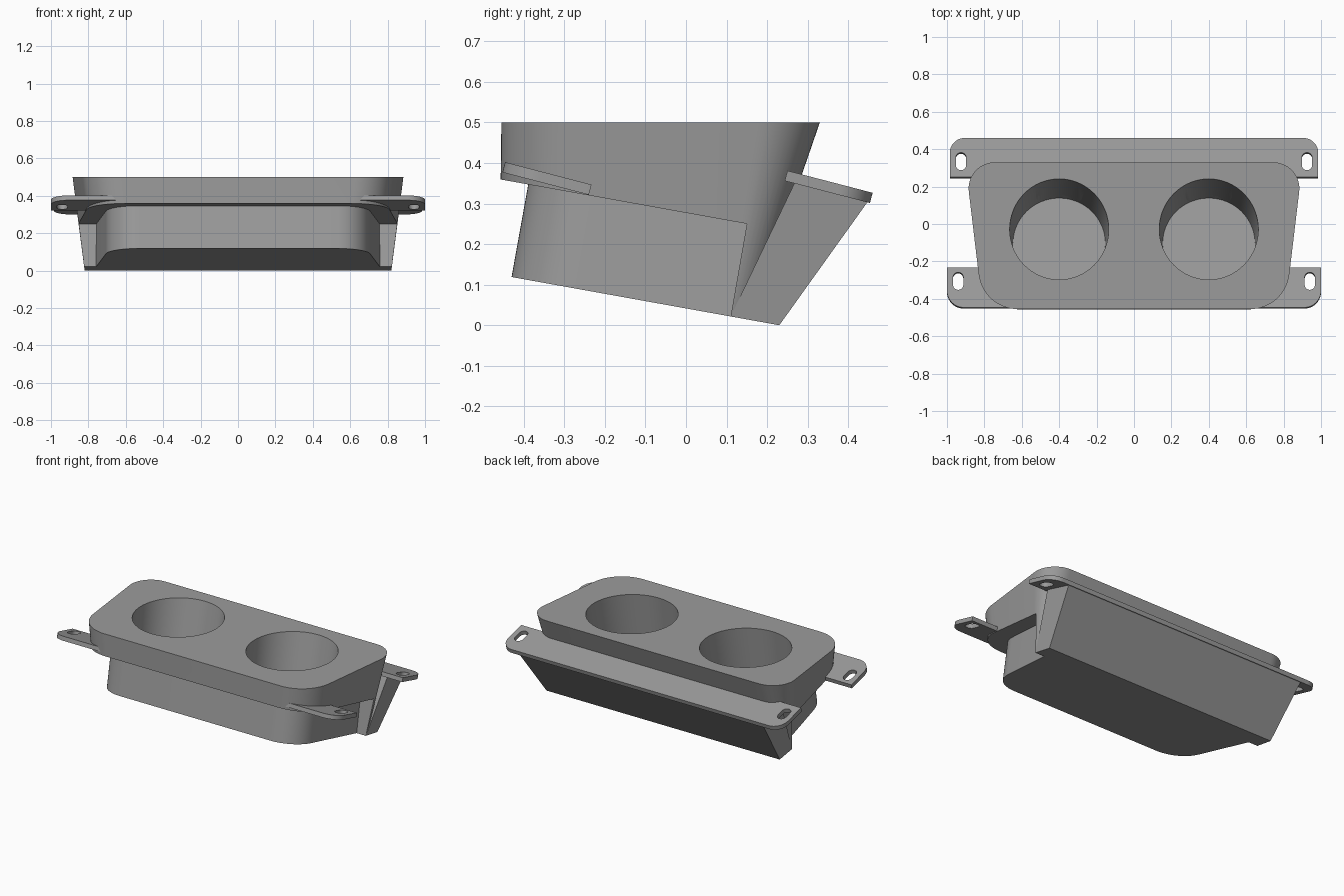
import bpy, bmesh, math
from mathutils import Vector

if "Cube" in bpy.data.objects:
    bpy.data.objects.remove(bpy.data.objects["Cube"])

grey = bpy.data.materials.new("mid_grey")
grey.diffuse_color = (0.33, 0.33, 0.33, 1)
grey.use_nodes = True
grey.node_tree.nodes["Principled BSDF"].inputs["Base Color"].default_value = grey.diffuse_color
SLOPE = 0.18                                   # tilt of the tray floor
floor_z = lambda y: -SLOPE * (y - 0.23)


def rounded(corners, seg=14):
    """Outline from (x, y, radius) corners, counter-clockwise."""
    out, n = [], len(corners)
    for i, (x, y, r) in enumerate(corners):
        p = Vector((x, y))
        if r == 0:
            out.append(p)
            continue
        a = (Vector(corners[i - 1][:2]) - p).normalized()
        b = (Vector(corners[(i + 1) % n][:2]) - p).normalized()
        half = a.angle(b) / 2
        c = p + (a + b).normalized() * r / math.sin(half)
        s = p + a * r / math.tan(half) - c
        e = p + b * r / math.tan(half) - c
        a0, sweep = math.atan2(s.y, s.x), math.pi - 2 * half
        if s.x * e.y - s.y * e.x < 0:
            sweep = -sweep
        out += [c + r * Vector((math.cos(a0 + sweep * k / seg), math.sin(a0 + sweep * k / seg)))
                for k in range(seg + 1)]
    return out


def loft(name, low, high, helper=False):
    """Closed solid between two matching rings of 3D points."""
    bm = bmesh.new()
    rings = [[bm.verts.new(p) for p in ring] for ring in (low, high)]
    n = len(low)
    for i in range(n):
        j = (i + 1) % n
        bm.faces.new((rings[0][i], rings[0][j], rings[1][j], rings[1][i]))
    bm.faces.new(rings[0][::-1])
    bm.faces.new(rings[1])
    bmesh.ops.recalc_face_normals(bm, faces=bm.faces)
    me = bpy.data.meshes.new(name)
    bm.to_mesh(me)
    bm.free()
    me.materials.append(grey)
    ob = bpy.data.objects.new(name, me)
    bpy.context.collection.objects.link(ob)
    ob.hide_render = helper
    return ob


def cut(ob, cutters):
    for c in cutters:
        m = ob.modifiers.new("cut", 'BOOLEAN')
        m.operation, m.solver, m.object = 'DIFFERENCE', 'EXACT', c


def sym(front, back):
    """Mirrored four-corner outline from the right-hand front and back corners."""
    (fx, fy, fr), (bx, by, br) = front, back
    return rounded([(-fx, fy, fr), (fx, fy, fr), (bx, by, br), (-bx, by, br)])


# rim block: leaning sides and back
top = [Vector((p.x, p.y, 0.5)) for p in sym((0.808, -0.455, 0.21), (0.902, 0.33, 0.14))]
low = [Vector((p.x, p.y, -0.05)) for p in sym((0.745, -0.462, 0.21), (0.82, 0.14, 0.05))]
rim = loft("rim_block", low, top)

# underside clearance: leaves the overhanging lip and the step
side = [(-0.6, 0.385), (0.15, 0.25), (0.11, floor_z(0.11)), (0.4, floor_z(0.4)), (0.4, -0.3), (-0.6, -0.3)]
clear = loft("clearance_cutter", [(-1.2, y, z) for y, z in side], [(1.2, y, z) for y, z in side], True)

# lower tray, pulled up square to the tilted floor
base = [Vector((p.x, p.y, floor_z(p.y))) for p in sym((0.685, -0.43, 0.18), (0.762, 0.14, 0))]
tray = loft("lower_tray", base, [p + Vector((0, 0.26 * SLOPE, 0.26)) for p in base])

# rear wedge under the back plate
section = [(0.11, floor_z(0.11)), (0.23, 0.0), (0.452, 0.31), (0.272, 0.36)]
wedge_x = lambda z: 0.82 + 0.13 * z
wedge = loft("rear_wedge", [(-wedge_x(z), y, z) for y, z in section], [(wedge_x(z), y, z) for y, z in section])

# cup wells
wells = []
for s in (-1, 1):
    axis = Vector((0, SLOPE, 1))
    u = Vector((0, 1, -SLOPE)).normalized()
    mouth = Vector((s * 0.4, -0.03, 0.5))

    def ring(t, r):
        return [mouth + axis * t + r * (Vector((1, 0, 0)) * math.cos(a) + u * math.sin(a))
                for a in (k * math.tau / 64 for k in range(64))]
    wells.append(loft("well_cutter", ring(-0.414, 0.247), ring(0.12, 0.27), True))


# mounting plates: tilted strips with a slot near each end
def plate(name, outline, y0, z0, slot_x, slot_y):
    tilt = -0.26

    def place(p, t):
        return Vector((p.x, p.y, z0 + tilt * (p.y - y0))) + Vector((0, 0.25, 0.97)) * t
    ob = loft(name, [place(p, -0.026) for p in outline], [place(p, 0) for p in outline])
    for s in (-1, 1):
        w, h, x = 0.0275, 0.047, s * slot_x
        slot = rounded([(x - w, slot_y - h, w * .99), (x + w, slot_y - h, w * .99),
                        (x + w, slot_y + h, w * .99), (x - w, slot_y + h, w * .99)], 8)
        cut(ob, [loft("slot_cutter", [place(p, -0.1) for p in slot], [place(p, 0.1) for p in slot], True)])
    return ob


front_plate = plate("front_plate", sym((1.0, -0.446, 0.09), (1.0, -0.233, 0)), -0.446, 0.402, 0.94, -0.305)
back_plate = plate("back_plate", sym((0.985, 0.25, 0), (0.985, 0.46, 0.08)), 0.25, 0.381, 0.925, 0.335)

cut(rim, [clear])
for ob in (rim, tray, wedge, front_plate, back_plate):
    cut(ob, wells)

# bake the cuts, then smooth the rounded walls
parts = (rim, tray, wedge, front_plate, back_plate)
dg = bpy.context.evaluated_depsgraph_get()
baked = [bpy.data.meshes.new_from_object(ob.evaluated_get(dg)) for ob in parts]
for ob, me in zip(parts, baked):
    ob.modifiers.clear()
    ob.data = me
for ob in list(bpy.data.objects):
    if ob.hide_render:
        bpy.data.objects.remove(ob)
bpy.ops.object.select_all(action='DESELECT')
for ob in parts:
    ob.select_set(True)
bpy.context.view_layer.objects.active = rim
bpy.ops.object.shade_smooth_by_angle(angle=math.radians(30))
